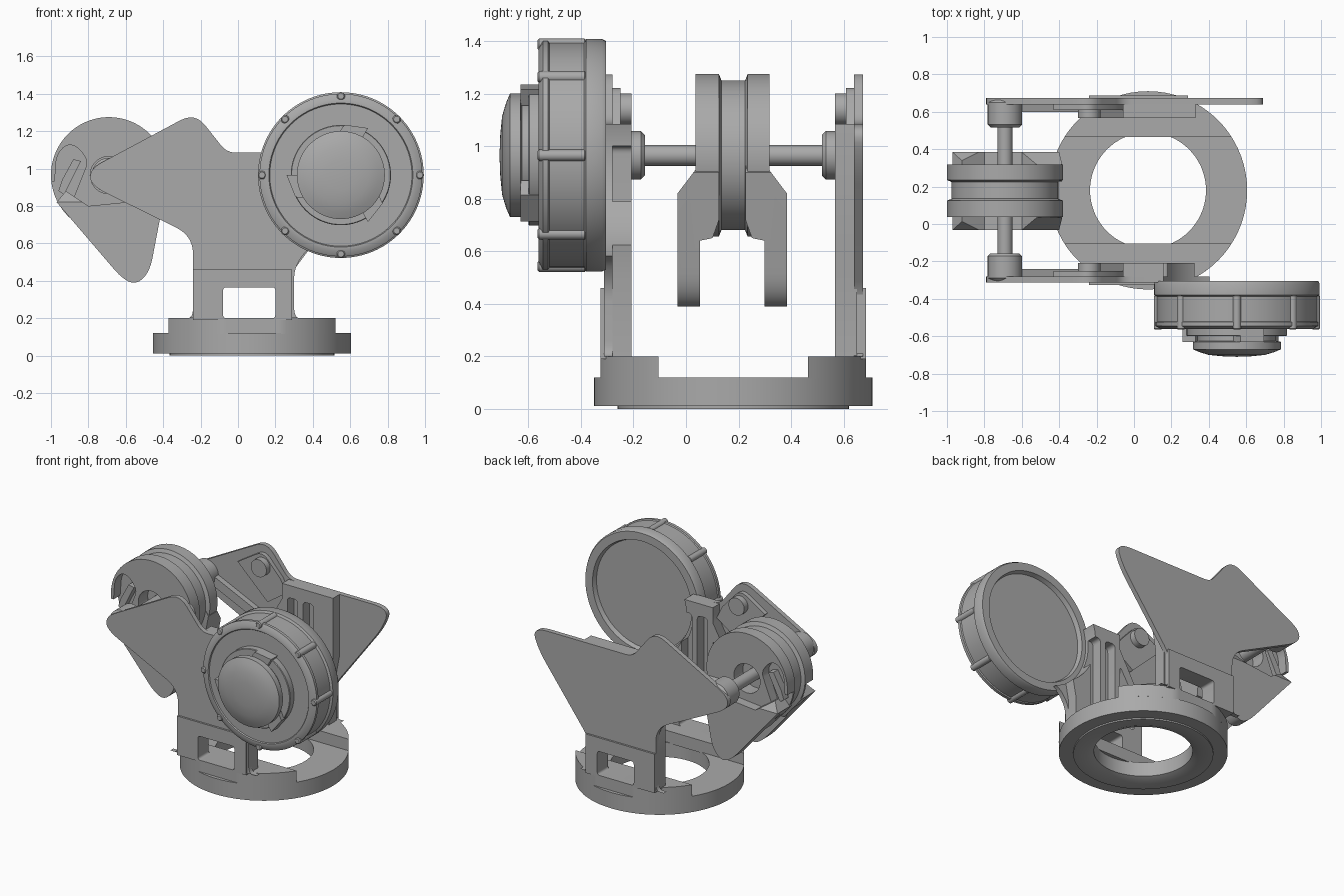
import bpy, bmesh, math
from mathutils import Vector

if "Cube" in bpy.data.objects:
    bpy.data.objects.remove(bpy.data.objects["Cube"])

mat = bpy.data.materials.new("plain_grey")
mat.use_nodes = True
GREY = (0.4, 0.4, 0.4, 1)
mat.diffuse_color = GREY
mat.node_tree.nodes["Principled BSDF"].inputs["Base Color"].default_value = GREY

MID = 0.18              # y of the plane midway between the side plates
KNOB = (0.55, 0.965)    # x, z of the knob axis
AXLE = (-0.69, 0.965)   # x, z of the roller axis


def finish(name, bm):
    bmesh.ops.remove_doubles(bm, verts=bm.verts, dist=1e-5)
    bmesh.ops.recalc_face_normals(bm, faces=bm.faces)
    me = bpy.data.meshes.new(name)
    bm.to_mesh(me)
    bm.free()
    me.materials.append(mat)
    ob = bpy.data.objects.new(name, me)
    bpy.context.collection.objects.link(ob)
    return ob


def rounded(pts):
    """Replace corners (a, b, radius) by short curves."""
    out = []
    for i, p in enumerate(pts):
        c = Vector(p[:2])
        if len(p) < 3:
            out.append(c)
            continue
        u = Vector(pts[i - 1][:2]) - c
        v = Vector(pts[(i + 1) % len(pts)][:2]) - c
        a = c + u.normalized() * min(p[2], u.length * 0.5)
        b = c + v.normalized() * min(p[2], v.length * 0.5)
        for k in range(7):
            t = k / 6
            out.append(a * (1 - t) ** 2 + c * 2 * t * (1 - t) + b * t * t)
    return out


def prism(name, pts, lo, hi, axis="y"):
    """Extrude an outline along an axis."""
    place = {"y": lambda p, d: (p[0], d, p[1]),
             "z": lambda p, d: (p[0], p[1], d),
             "x": lambda p, d: (d, p[0], p[1])}[axis]
    bm = bmesh.new()
    loop = rounded(pts)
    a = [bm.verts.new(place(p, lo)) for p in loop]
    b = [bm.verts.new(place(p, hi)) for p in loop]
    bm.faces.new(a)
    bm.faces.new(b)
    for i in range(len(a)):
        bm.faces.new((a[i - 1], a[i], b[i], b[i - 1]))
    return finish(name, bm)


def rect(x0, z0, x1, z1, r=0.02):
    return [(x0, z0, r), (x1, z0, r), (x1, z1, r), (x0, z1, r)]


def lathe(name, profile, centre, axis="y", n=72):
    """Spin a closed (along, radius) profile round an axis."""
    bm = bmesh.new()
    rings = []
    for i in range(n):
        t = math.tau * i / n
        ring = []
        for d, r in profile:
            a, b = centre[0] + r * math.cos(t), centre[1] + r * math.sin(t)
            ring.append(bm.verts.new((a, d, b) if axis == "y" else (a, b, d)))
        rings.append(ring)
    m = len(profile)
    for i in range(n):
        for j in range(m):
            if profile[j][1] or profile[j - 1][1]:
                bm.faces.new((rings[i - 1][j - 1], rings[i - 1][j], rings[i][j], rings[i][j - 1]))
    bmesh.ops.dissolve_degenerate(bm, dist=1e-6, edges=bm.edges)
    return finish(name, bm)


def rod(name, centre, r, y0, y1, c=0.0):
    return lathe(name, [(y0, 0), (y0, r - c), (y0 + c, r), (y1 - c, r), (y1, r - c), (y1, 0)], centre)


def cut(ob, tool, op="DIFFERENCE"):
    mod = ob.modifiers.new("cut", "BOOLEAN")
    mod.operation, mod.solver, mod.object = op, "EXACT", tool
    bpy.context.view_layer.objects.active = ob
    bpy.ops.object.modifier_apply(modifier=mod.name)
    bpy.data.objects.remove(tool)


# Base ring
lathe("base_ring", [(0.12, 0.31), (0.12, 0.53), (0.01, 0.53), (0.01, 0.44), (0, 0.44), (0, 0.36), (0.02, 0.31)],
      (0.075, MID), "z")

# Side plates: outlines shared by both sides
left_part = [(-0.3, 0.2), (-0.24, 0.2, 0.06), (-0.24, 0.64, 0.1), (-0.79, 0.91, 0.1),
             (-0.79, 1.0, 0.07), (-0.23, 1.3, 0.09), (-0.06, 1.085, 0.05)]
right_part = {"front": [(0.45, 1.085), (0.5, 0.62), (0.37, 0.57, 0.05), (0.3, 0.47, 0.06), (0.3, 0.2, 0.06), (0.36, 0.2)],
              "back": [(0.71, 1.085, 0.12), (0.66, 0.94, 0.1), (0.27, 0.42, 0.08), (0.28, 0.2, 0.06), (0.34, 0.2)]}
column = [(-0.24, 0.19), (-0.24, 0.66), (-0.06, 0.98), (-0.06, 1.085), (0.33, 1.085), (0.33, 0.66), (0.3, 0.5), (0.3, 0.19)]
pockets = [[(-0.18, 0.44, 0.03), (-0.06, 0.44, 0.03), (-0.06, 0.86, 0.03), (-0.18, 0.66, 0.03)],
           rect(-0.02, 0.44, 0.06, 1.0, 0.03), rect(0.1, 0.44, 0.18, 1.0, 0.03)]

for side, s in (("front", -1), ("back", 1)):
    def slab(name, pts, near, far):
        return prism(f"{side}_{name}", pts, *sorted((MID + s * near, MID + s * far)))

    def stud(name, centre, r, near, far, c=0.0):
        return rod(f"{side}_{name}", centre, r, *sorted((MID + s * near, MID + s * far)), c)

    sheet = slab("side_plate", left_part + right_part[side], 0.46, 0.493)
    frame = slab("inner_frame", column, 0.388, 0.47)
    foot = slab("plate_foot", [(-0.24, 0.19), (-0.24, 0.46), (0.29, 0.46), (0.29, 0.19)], 0.465, 0.506)
    for pocket in pockets:
        cut(frame, slab("pocket", pocket, 0.3, 0.462))
    for part in (sheet, frame, foot):
        cut(part, slab("window", rect(-0.08, 0.2, 0.2, 0.365), 0.3, 0.6))
        if side == "front":
            cut(part, rod("knob_clearance", KNOB, 0.41, -0.5, 0.0))

    # Peak pad, arm rib and axle boss
    slab("peak_pad", [(-0.43, 1.12), (-0.24, 1.24, 0.06), (-0.1, 1.085), (-0.06, 1.0), (-0.2, 0.9)], 0.43, 0.465)
    stud("peak_stud", (-0.24, 1.14), 0.06, 0.388, 0.45)
    slab("arm_rib", [(-0.66, 0.93), (-0.2, 0.72), (-0.2, 0.79), (-0.66, 1.0)], 0.42, 0.465)
    stud("axle_boss", AXLE, 0.092, 0.337, 0.485, 0.015)

    # Curved foot block standing on the base ring
    a0 = math.asin(0.285 / 0.53)
    arc = [a0 + (math.pi - 2 * a0) * k / 40 for k in range(41)]
    prism(f"{side}_foot_block", [(0.075 + 0.53 * math.cos(a), MID + s * min(0.506, 0.53 * math.sin(a))) for a in arc],
          0.115, 0.2, "z")

# Axle and grooved roller
rod("axle", AXLE, 0.04, -0.2, 0.56)
roller = lathe("roller", [(0.037, 0.1), (0.037, 0.31), (0.125, 0.31), (0.135, 0.285), (0.225, 0.285),
                          (0.235, 0.31), (0.318, 0.31), (0.318, 0.1)], AXLE)
lathe("roller_hub", [(0.14, 0.03), (0.14, 0.12), (0.22, 0.12), (0.22, 0.03)], AXLE)
recess = [(-1.03, 0.93), (-0.98, 0.93), (-0.97, 1.07, 0.04), (-0.92, 1.13, 0.04), (-0.86, 1.12, 0.04),
          (-0.8, 1.04, 0.04), (-0.9, 0.79, 0.04), (-1.03, 0.83)]
latch = [(-0.94, 0.94), (-0.88, 1.05), (-0.84, 1.04), (-0.87, 0.98), (-0.93, 0.86), (-0.96, 0.88)]
for y0, y1 in ((0.0, 0.11), (0.25, 0.36)):
    cut(roller, prism("roller_recess", recess, y0, y1))
for y0, y1 in ((0.06, 0.13), (0.23, 0.3)):
    prism("roller_latch", latch, y0, y1)

# Twin flaps hanging from the roller
flap_outline = [(-0.97, 0.82), (-0.58, 0.365, 0.13), (-0.475, 0.43, 0.09), (-0.385, 0.9), (-0.45, 1.0),
                (-0.5, 0.93), (-0.6, 0.82), (-0.8, 0.8), (-0.92, 0.88)]
for s in (-1, 1):
    flap = prism("flap", flap_outline, -0.1, 0.45)
    section = [(0.208, 0.3), (0.208, 0.82), (0.14, 0.91), (0.14, 1.05), (0.05, 1.05), (0.05, 0.72),
               (0.075, 0.65), (0.122, 0.64), (0.122, 0.3)]
    cut(flap, prism("flap_section", [(MID - 0.004 + s * d, z) for d, z in section], -1.2, -0.2, "x"), "INTERSECT")

# Knob drum with a recessed back
lathe("knob_drum", [(-0.335, 0), (-0.335, 0.37), (-0.305, 0.38), (-0.305, 0.435), (-0.32, 0.443), (-0.38, 0.443),
                    (-0.388, 0.428), (-0.52, 0.428), (-0.525, 0.435), (-0.545, 0.435), (-0.562, 0.405),
                    (-0.562, 0.385), (-0.555, 0.38), (-0.555, 0)], KNOB, n=96)
for k in range(8):
    a = math.tau * k / 8
    rod("knob_grip", (KNOB[0] + 0.422 * math.cos(a), KNOB[1] + 0.422 * math.sin(a)), 0.022, -0.565, -0.38, 0.006)

# Knob collar, cams and domed cap
rod("knob_collar", KNOB, 0.268, -0.6, -0.55, 0.004)
for k in range(3):
    a = math.radians(180 + 120 * k)
    cam = [(KNOB[0] + r * math.cos(a + t), KNOB[1] + r * math.sin(a + t))
           for r, t in ((0.22, 0), (0.29, 0), (0.27, 0.45), (0.22, 0.6))]
    prism("collar_cam", cam, -0.63, -0.56)
lathe("knob_cap", [(-0.59, 0), (-0.59, 0.21), (-0.625, 0.21), (-0.63, 0.235), (-0.67, 0.235), (-0.685, 0.2),
                   (-0.7, 0.15), (-0.707, 0.08), (-0.71, 0)], KNOB)

# Smooth round surfaces, keep edges crisp
bpy.ops.object.select_all(action="DESELECT")
for ob in bpy.context.scene.objects:
    if ob.type == "MESH":
        ob.select_set(True)
        bpy.context.view_layer.objects.active = ob
bpy.ops.object.shade_smooth_by_angle(angle=math.radians(30))
